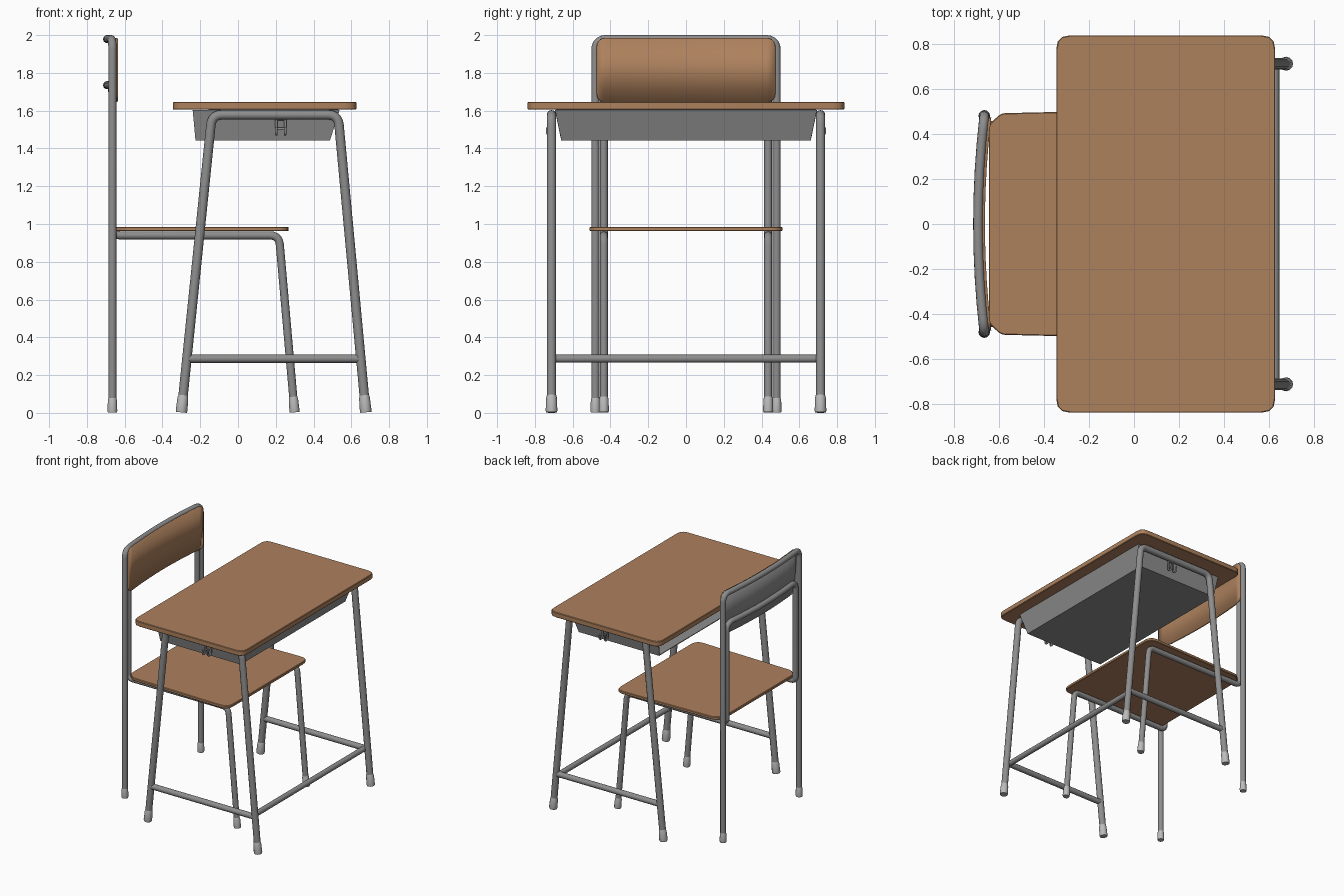
import bpy, bmesh, math
from mathutils import Vector

if "Cube" in bpy.data.objects:
    bpy.data.objects.remove(bpy.data.objects["Cube"])


def material(name, rgb):
    m = bpy.data.materials.new(name)
    m.diffuse_color = (*rgb, 1)
    m.use_nodes = True
    m.node_tree.nodes["Principled BSDF"].inputs["Base Color"].default_value = m.diffuse_color
    return m


WOOD = material("wood", (0.42, 0.22, 0.11))
STEEL = material("steel", (0.27, 0.27, 0.27))
RUBBER = material("foot_rubber", (0.5, 0.5, 0.5))


def fillet(pts, closed=False, seg=5):
    """Round the corners of a path of (x, y, z, radius) points."""
    out, n = [], len(pts)
    for i, p in enumerate(pts):
        c, r = Vector(p[:3]), p[3]
        if r == 0 or (not closed and i in (0, n - 1)):
            out.append(c)
            continue
        a = c + (Vector(pts[i - 1][:3]) - c).normalized() * r
        b = c + (Vector(pts[(i + 1) % n][:3]) - c).normalized() * r
        for k in range(seg + 1):
            t = k / seg
            w = 0.42 * 4 * t * (1 - t)
            arc = a * (1 - t) ** 2 + c * 2 * t * (1 - t) + b * t * t
            out.append(arc if w >= 0 else c)
    return out


def smooth(ob, angle=35):
    bpy.ops.object.select_all(action='DESELECT')
    ob.select_set(True)
    bpy.context.view_layer.objects.active = ob
    bpy.ops.object.shade_smooth_by_angle(angle=math.radians(angle))


def tube(name, pts, r, mat=STEEL, radii=None, res=4):
    cu = bpy.data.curves.new(name, 'CURVE')
    cu.dimensions = '3D'
    cu.bevel_depth, cu.bevel_resolution, cu.use_fill_caps = r, res, True
    sp = cu.splines.new('POLY')
    sp.points.add(len(pts) - 1)
    for i, p in enumerate(pts):
        sp.points[i].co = (*p, 1)
        sp.points[i].radius = radii[i] if radii else 1
    ob = bpy.data.objects.new(name, cu)
    bpy.context.collection.objects.link(ob)
    bpy.ops.object.select_all(action='DESELECT')
    ob.select_set(True)
    bpy.context.view_layer.objects.active = ob
    bpy.ops.object.convert(target='MESH')
    ob = bpy.context.view_layer.objects.active
    ob.data.materials.clear()
    ob.data.materials.append(mat)
    smooth(ob, 50)
    return ob


def foot(name, base, toward, r, height=0.1):
    base = Vector(base)
    d = (Vector(toward) - base).normalized()
    pts = [base + d * t for t in (0.003, 0.012, height * 0.8, height)]
    tube(name, pts, r, RUBBER, (0.93, 1, 0.92, 0.76))


def mesh_object(name, bm, *mats):
    bmesh.ops.recalc_face_normals(bm, faces=bm.faces) if name != "backrest" else None
    me = bpy.data.meshes.new(name)
    bm.to_mesh(me)
    bm.free()
    for m in mats:
        me.materials.append(m)
    ob = bpy.data.objects.new(name, me)
    bpy.context.collection.objects.link(ob)
    return ob


def slab(name, corners, z0, z1, seg):
    bm = bmesh.new()
    loop = fillet([(x, y, z0, r) for x, y, r in corners], True, seg)
    face = bm.faces.new([bm.verts.new(p) for p in loop])
    top = bmesh.ops.extrude_face_region(bm, geom=[face])
    verts = [v for v in top["geom"] if isinstance(v, bmesh.types.BMVert)]
    bmesh.ops.translate(bm, verts=verts, vec=(0, 0, z1 - z0))
    ob = mesh_object(name, bm, WOOD)
    bev = ob.modifiers.new("edge", 'BEVEL')
    bev.width, bev.segments, bev.limit_method = 0.004, 1, 'ANGLE'
    bev.angle_limit = math.radians(60)
    smooth(ob)


# Desk top
slab("desk_top", [(-0.345, -0.838, 0.06), (0.627, -0.838, 0.06),
                  (0.627, 0.838, 0.06), (-0.345, 0.838, 0.06)], 1.605, 1.646, 3)

# Book tray, open towards the chair
bm = bmesh.new()
t = [bm.verts.new(p) for p in ((-0.24, -0.69, 1.604), (0.535, -0.69, 1.604),
                               (0.535, 0.69, 1.604), (-0.24, 0.69, 1.604))]
b = [bm.verts.new(p) for p in ((-0.225, -0.658, 1.445), (0.485, -0.658, 1.445),
                               (0.485, 0.658, 1.445), (-0.225, 0.658, 1.445))]
bm.faces.new(b[::-1])
for i in range(3):
    bm.faces.new((b[i], b[i + 1], t[i + 1], t[i]))
tray = mesh_object("book_tray", bm, STEEL)
sol = tray.modifiers.new("sheet", 'SOLIDIFY')
sol.thickness, sol.offset = 0.008, 0

# Desk side frames, feet, side bars and bag hooks
for side, y in (("right", -0.712), ("left", 0.712)):
    s = 1 if y > 0 else -1
    a, b = (-0.30, y, 0), (0.677, y, 0)
    c, d = (-0.138, y, 1.578), (0.53, y, 1.578)
    tube(f"desk_frame_{side}", fillet([(-0.299, y, 0.01, 0), (*c, 0.055),
                                       (*d, 0.055), (0.676, y, 0.01, 0)]), 0.025)
    foot(f"desk_rear_foot_{side}", a, c, 0.031)
    foot(f"desk_front_foot_{side}", b, d, 0.031)
    tube(f"desk_side_bar_{side}", [(-0.268, y, 0.287), (0.645, y, 0.287)], 0.022)
    yi, yo = s * 0.70, s * 0.735
    hook = [(0.25, yo, 1.512, 0), (0.25, yo, 1.474, 0.016), (0.25, yi, 1.474, 0.016),
            (0.25, yi, 1.555, 0.01), (0.203, yi, 1.555, 0.01), (0.203, yi, 1.474, 0.016),
            (0.203, yo, 1.474, 0.016), (0.203, yo, 1.512, 0)]
    tube(f"bag_hook_{side}", fillet(hook, seg=4), 0.007, res=2)
    tube(f"bag_hook_brace_{side}", [(0.203, yi, 1.505), (0.25, yi, 1.505)], 0.006, res=2)

# Desk front cross bar
tube("desk_cross_bar", [(0.625, -0.71, 0.287), (0.625, 0.71, 0.287)], 0.021)


def bowed_bar(half, z):
    steps = [k / 4 for k in range(-3, 4)]
    return [(-0.665 - 0.028 * (1 - u * u), u * half, z, 0) for u in steps]


# Chair outer hoop: rear legs and top of the back
X = -0.665
outer = [(X, -0.48, 0.01, 0), (X, -0.48, 1.979, 0.06), *bowed_bar(0.48, 1.979),
         (X, 0.48, 1.979, 0.06), (X, 0.48, 0.01, 0)]
tube("chair_back_hoop", fillet(outer), 0.0215)

# Chair inner hoop: front legs, seat rails and lower back bar
half = [(0.299, 0.435, 0.01, 0), (0.217, 0.435, 0.94, 0.05),
        (X, 0.435, 0.94, 0.04), (X, 0.435, 1.735, 0.06)]
inner = [(x, -y, z, r) for x, y, z, r in half] + bowed_bar(0.435, 1.735) + half[::-1]
tube("chair_seat_hoop", fillet(inner), 0.0215)

for side, s in (("right", -1), ("left", 1)):
    foot(f"chair_rear_foot_{side}", (X, s * 0.48, 0), (X, s * 0.48, 1), 0.026, 0.085)
    foot(f"chair_front_foot_{side}", (0.30, s * 0.435, 0), (0.217, s * 0.435, 0.94), 0.027, 0.09)

# Seat board
slab("seat", [(-0.645, -0.44, 0), (-0.63, -0.455, 0), (-0.59, -0.492, 0.02),
              (0.268, -0.512, 0.07), (0.268, 0.512, 0.07), (-0.59, 0.492, 0.02),
              (-0.63, 0.455, 0), (-0.645, 0.44, 0)], 0.962, 0.985, 4)

# Backrest: bowed panel, wood in front and grey behind
bm = bmesh.new()
W, R, Z0, Z1 = 0.472, 0.045, 1.645, 1.985
ys = [W - R + R * math.sin(k * math.pi / 10) for k in range(5, -1, -1)]
ys = [-v for v in ys] + [k * 0.085 for k in range(-4, 5)] + ys[::-1]
cols = []
for y in ys:
    q = max(0, abs(y) - (W - R))
    cut = R - math.sqrt(max(0, R * R - q * q))
    x = -0.634 - 0.028 * (1 - (y / W) ** 2)
    cols.append([bm.verts.new((x, y, z)) for z in (Z0 + cut, Z1 - cut)])
for p, q in zip(cols, cols[1:]):
    bm.faces.new((p[0], q[0], q[1], p[1]))
back = mesh_object("backrest", bm, WOOD, STEEL)
sol = back.modifiers.new("board", 'SOLIDIFY')
sol.thickness, sol.offset, sol.material_offset = 0.016, -1, 1
smooth(back)
